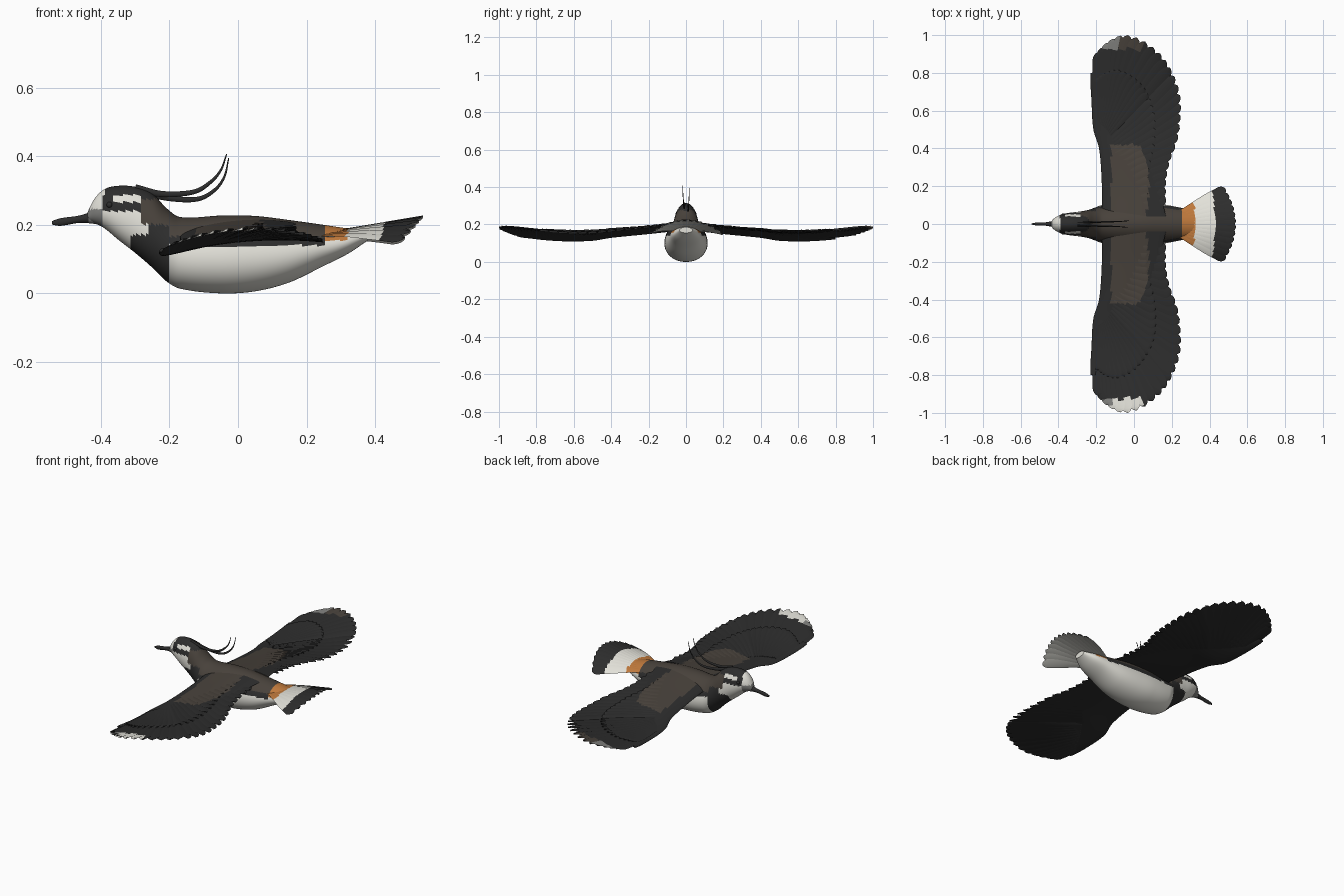
import bpy, bmesh, math
from mathutils import Vector

if "Cube" in bpy.data.objects:
    bpy.data.objects.remove(bpy.data.objects["Cube"])

COLOURS = {
    "charcoal": (.026, .026, .026),
    "umber": (.065, .054, .044),
    "white": (.76, .75, .69),
    "orange": (.52, .19, .045),
    "grey": (.22, .22, .21),
}
NAMES = list(COLOURS)
MATERIALS = []
for name, rgb in COLOURS.items():
    mat = bpy.data.materials.new(name)
    mat.use_nodes = True
    mat.diffuse_color = (*rgb, 1)
    shader = mat.node_tree.nodes["Principled BSDF"]
    shader.inputs["Base Color"].default_value = (*rgb, 1)
    shader.inputs["Roughness"].default_value = .8
    MATERIALS.append(mat)


def sample(keys, x):
    """Smooth interpolation of rows keyed by their first value."""
    last = len(keys) - 1
    i = max(j for j in range(last) if j == 0 or keys[j][0] <= x)
    a, b = keys[i], keys[i + 1]
    before, after = keys[max(i - 1, 0)], keys[min(i + 2, last)]
    h = b[0] - a[0]
    t = (x - a[0]) / h
    ease = t * t * (3 - 2 * t)
    result = []
    for k in range(1, len(a)):
        slope_a = (b[k] - before[k]) / (b[0] - before[0]) * h
        slope_b = (after[k] - a[k]) / (after[0] - a[0]) * h
        result.append(a[k] + (b[k] - a[k]) * ease
                      + slope_a * t * (1 - t) ** 2 - slope_b * t * t * (1 - t))
    return result


def loft(bm, rings):
    """Skin a row of equal rings and cap both ends."""
    rows = [[bm.verts.new(p) for p in ring] for ring in rings]
    n = len(rows[0])
    for a, b in zip(rows, rows[1:]):
        for j in range(n):
            k = (j + 1) % n
            bm.faces.new((a[j], a[k], b[k], b[j]))
    bm.faces.new(rows[0])
    bm.faces.new(rows[-1])


def finish(bm, name, rule):
    """Turn the bmesh into an object coloured face by face with a rule."""
    bmesh.ops.recalc_face_normals(bm, faces=bm.faces)
    for face in bm.faces:
        face.material_index = NAMES.index(rule(face.calc_center_median(), face.normal))
    mesh = bpy.data.meshes.new(name)
    bm.to_mesh(mesh)
    bm.free()
    for mat in MATERIALS:
        mesh.materials.append(mat)
    obj = bpy.data.objects.new(name, mesh)
    bpy.context.collection.objects.link(obj)
    bpy.ops.object.select_all(action='DESELECT')
    obj.select_set(True)
    bpy.context.view_layer.objects.active = obj
    bpy.ops.object.shade_smooth_by_angle(angle=math.radians(50))


def feather(bm, base, tip, width, surface, lift=0, tilt=.004, steps=18):
    """Flat tapered vane with a central ridge, draped over a surface."""
    base, tip = Vector(base), Vector(tip)
    side = (tip - base).normalized().orthogonal()
    rings = []
    for i in range(steps + 1):
        t = 1 - (1 - i / steps) ** 1.4
        w = width * (.45 + .55 * min(1, t / .6))
        w *= math.sqrt(max(.004, 1 - max(0, (t - .88) / .12) ** 2))
        mid = base.lerp(tip, t)
        ring = []
        for across, up in ((-1, tilt), (0, .005), (1, -tilt), (0, -.004)):
            p = mid + side * w * across
            ring.append((p.x, p.y, surface(p.x, p.y) + up + lift))
        rings.append(ring)
    loft(bm, rings)


# Body and head: position, underside, top, half width
BODY = [(-.44, .213, .235, .012), (-.42, .205, .275, .032), (-.39, .19, .304, .048),
        (-.35, .157, .314, .058), (-.3, .118, .311, .064), (-.25, .075, .292, .072),
        (-.21, .036, .25, .085), (-.17, .014, .223, .1), (-.05, 0, .227, .114),
        (.05, .006, .226, .113), (.15, .032, .214, .104), (.25, .08, .2, .085),
        (.32, .115, .19, .068), (.38, .155, .186, .035)]


def body_colour(c, n):
    x, z = c.x, c.z
    if x > -.205:
        if x > .25:
            return "orange" if x < .32 and z > .155 else "white"
        return "umber" if z > .165 else "charcoal" if z > .14 else "white"
    if z > .287:
        return "charcoal" if x > -.385 else "white"
    if x < -.395:
        return "grey" if z < .245 else "white"
    if z > .2 and x > -.285:
        return "umber" if z < .275 else "charcoal"
    if z > .24:
        return "charcoal" if z < .266 or x < -.365 else "white"
    edge = -.31 if z < .17 else -.26
    return "charcoal" if x > edge else "white"


bm = bmesh.new()
rings = []
for i in range(111):
    x = BODY[0][0] + (BODY[-1][0] - BODY[0][0]) * i / 110
    low, high, width = sample(BODY, x)
    ring = []
    for j in range(64):
        a = math.tau * j / 64
        y = width * math.cos(a) * (1 - .12 * math.sin(a))
        ring.append((x, y, (low + high) / 2 + (high - low) / 2 * math.sin(a)))
    rings.append(ring)
loft(bm, rings)
finish(bm, "body", body_colour)

# Bill: position, centre height, half height, half width
BILL = [(-.543, .206, .005, .003), (-.52, .208, .011, .007),
        (-.46, .217, .011, .01), (-.41, .224, .022, .022)]
bm = bmesh.new()
rings = []
for i in range(21):
    x = BILL[0][0] + (BILL[-1][0] - BILL[0][0]) * i / 20
    z, tall, wide = sample(BILL, x)
    angles = [math.tau * j / 16 for j in range(16)]
    rings.append([(x, wide * math.cos(a), z + tall * math.sin(a)) for a in angles])
loft(bm, rings)
finish(bm, "bill", lambda c, n: "charcoal" if c.x < -.435 else "grey")

# Wing: distance out, leading edge, chord of the covered arm, height
WING = [(.04, -.17, .34, .198), (.2, -.17, .3, .18), (.4, -.185, .25, .163),
        (.5, -.215, .2, .155), (.65, -.225, .1, .155), (.8, -.23, .025, .168),
        (1.02, -.2, .02, .192)]
TIPS = [(.17, .13), (.17, .24), (.19, .35), (.23, .46), (.245, .58), (.24, .7),
        (.2, .81), (.14, .9), (.05, .97), (-.05, 1), (-.13, .965), (-.185, .91)]
TIP_KEYS = [(i, *p) for i, p in enumerate(TIPS)]
ROOT_KEYS = [(0, -.08, .1), (5, -.11, .43), (11, -.195, .55)]


def wing_height(x, y):
    return sample(WING, abs(y))[2] + .06 * x - .4 * (x - .05) ** 2


def wing_colour(c, n):
    out = abs(c.y)
    if n.z < 0:
        return "charcoal"
    if out < .42 and -.12 < c.x < .08 - .8 * (out - .2) ** 2 - .1 * max(0, out - .3):
        return "umber"
    if out > .925 and c.x < .05:
        if c.y < 0:
            return "white" if c.x > -.12 else "grey"
        return "grey" if c.x < -.07 else "umber"
    return "charcoal"


FEATHERS = 26
for side, label in ((1, "left"), (-1, "right")):
    # Solid arm with a rounded leading edge
    bm = bmesh.new()
    rings = []
    for i in range(61):
        y = .04 + .76 * i / 60
        lead, chord, _ = sample(WING, y)
        thick = .018 - .012 * i / 60
        ring = []
        for j in range(48):
            a = math.tau * j / 48
            u = (1 - math.cos(a)) / 2
            x = lead + chord * u
            up = thick * math.sin(a) * (1.3 - .7 * u)
            ring.append((x, y * side, wing_height(x, y) + up * (1 if up > 0 else .6)))
        rings.append(ring)
    loft(bm, rings)
    finish(bm, label + "_wing_arm", wing_colour)

    # Long flight feathers, then a shorter row of coverts above them
    for part, reach, lift in (("flight_feathers", 1, 0), ("wing_coverts", .62, .008)):
        bm = bmesh.new()
        for i in range(FEATHERS):
            t = (len(TIPS) - 1) * i / (FEATHERS - 1)
            root = Vector(sample(ROOT_KEYS, t))
            tip = root.lerp(Vector(sample(TIP_KEYS, t)), reach)
            feather(bm, (root.x, root.y * side, 0), (tip.x, tip.y * side, 0),
                    .033 * (1 if reach == 1 else .75), wing_height, lift)
        finish(bm, label + "_" + part, wing_colour)


# Tail fan, arched from side to side
def tail_height(x, y):
    return .182 + .17 * (x - .3) - 1.6 * y * y


def tail_colour(c, n):
    if n.z < 0:
        return "white"
    if c.x > .43 - .6 * c.y ** 2:
        return "charcoal"
    return "orange" if c.x < .32 else "white"


bm = bmesh.new()
COUNT = 12
for i in range(COUNT):
    a = 2 * i / (COUNT - 1) - 1
    feather(bm, (.23, .05 * a, 0), (.54 - .055 * a * a, .185 * a, 0), .027,
            tail_height, tilt=.003, steps=30)
finish(bm, "tail_fan", tail_colour)

# Two long crest plumes and the eyes
PLUMES = {
    "left": [(-.3, .3), (-.2, .278), (-.12, .275), (-.07, .3), (-.04, .34), (-.027, .395)],
    "right": [(-.3, .308), (-.22, .29), (-.13, .296), (-.08, .325), (-.05, .36), (-.033, .407)],
}
for side, label in ((1, "left"), (-1, "right")):
    keys = [(i, *p) for i, p in enumerate(PLUMES[label])]
    bm = bmesh.new()
    rings = []
    for i in range(41):
        t = i / 40
        x, z = sample(keys, t * 5)
        ahead = Vector(sample(keys, t * 5 + .01)) - Vector((x, z))
        ahead.normalize()
        tall, wide = .009 * (1 - t) + .0015, .004 * (1 - t) + .001
        ring = []
        for j in range(8):
            a = math.tau * j / 8
            up = tall * math.sin(a)
            ring.append((x - ahead.y * up, side * (.008 + .01 * t) + wide * math.cos(a),
                         z + ahead.x * up))
        rings.append(ring)
    loft(bm, rings)
    finish(bm, label + "_crest_plume", lambda c, n: "charcoal")

    bm = bmesh.new()
    bmesh.ops.create_uvsphere(bm, u_segments=16, v_segments=10, radius=.009)
    bmesh.ops.translate(bm, verts=bm.verts, vec=(-.375, side * .047, .258))
    finish(bm, label + "_eye", lambda c, n: "charcoal")
